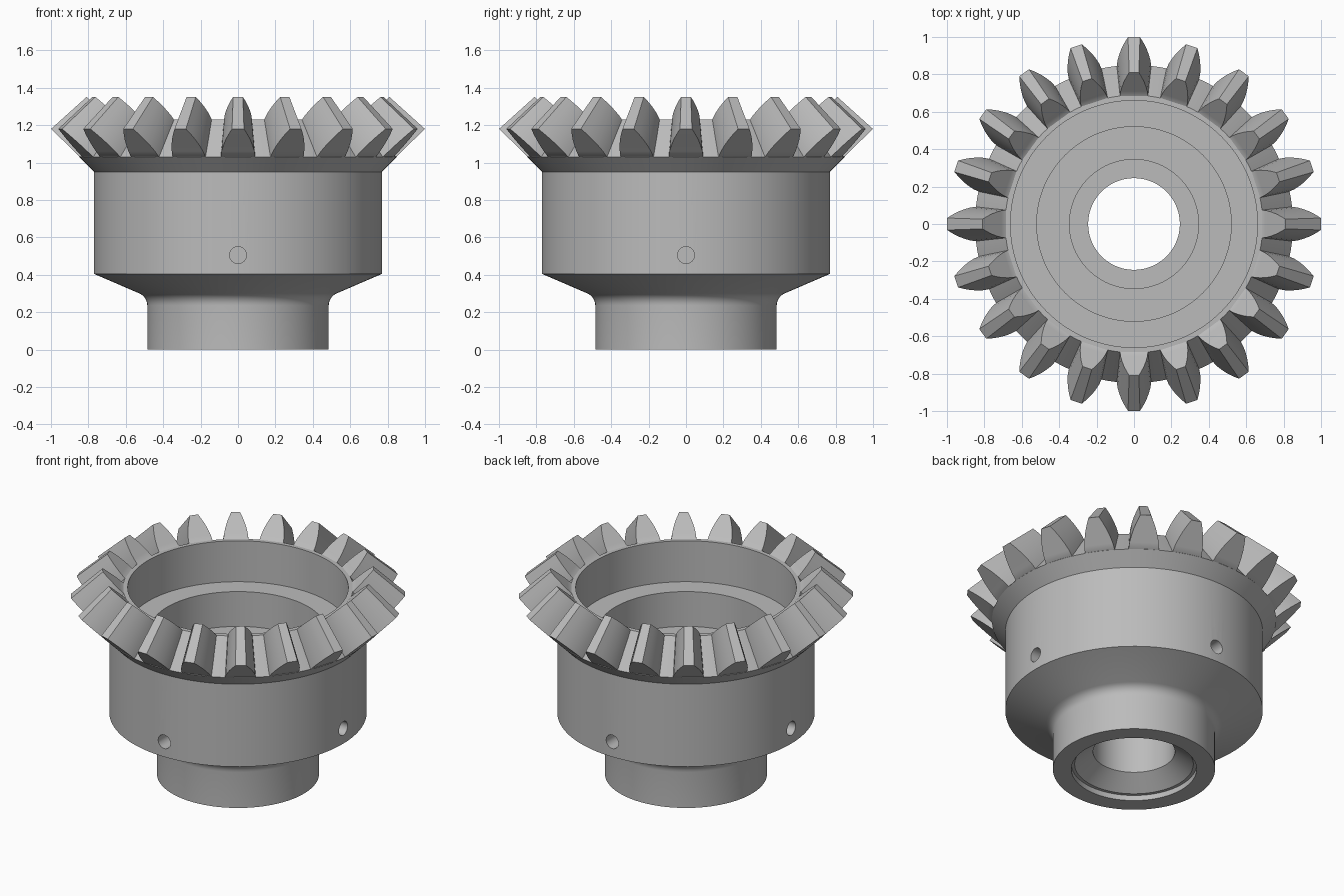
import bpy, bmesh
from math import sin, cos, pi, radians

old = bpy.data.objects.get("Cube")
if old:
    bpy.data.objects.remove(old)

# One plain metal colour
metal = bpy.data.materials.new("grey metal")
metal.use_nodes = True
GREY = (0.5, 0.5, 0.5, 1)
metal.diffuse_color = GREY
metal.node_tree.nodes["Principled BSDF"].inputs["Base Color"].default_value = GREY

TEETH = 20
APEX = 2.08          # height where all tooth lines meet
TOE = 0.81           # inner tooth end as a fraction of the outer end
ROOT_R, ROOT_Z, DEPTH = 0.85, 1.03, 0.15


def make_object(name, bm):
    bmesh.ops.recalc_face_normals(bm, faces=bm.faces)
    mesh = bpy.data.meshes.new(name)
    bm.to_mesh(mesh)
    bm.free()
    mesh.materials.append(metal)
    obj = bpy.data.objects.new(name, mesh)
    bpy.context.collection.objects.link(obj)
    return obj


def activate(obj):
    bpy.ops.object.select_all(action="DESELECT")
    obj.select_set(True)
    bpy.context.view_layer.objects.active = obj


def shade(obj):
    activate(obj)
    bpy.ops.object.shade_smooth_by_angle(angle=radians(30))


def lathe(name, profile, steps=120):
    bm = bmesh.new()
    verts = [bm.verts.new((r, 0, z)) for r, z in profile]
    edges = [bm.edges.new((v, verts[i - 1])) for i, v in enumerate(verts)]
    bmesh.ops.spin(bm, geom=verts + edges, axis=(0, 0, 1), cent=(0, 0, 0),
                   angle=2 * pi, steps=steps, use_merge=True)
    bmesh.ops.remove_doubles(bm, verts=bm.verts, dist=1e-4)
    return make_object(name, bm)


# Hub and rim: neck, rounded shoulder, drum, back cone, root cone, stepped bore
fillet = [(0.555 + 0.07 * cos(radians(a)), 0.236 + 0.07 * sin(radians(a)))
          for a in range(180, 112, -11)]
outside = [(0.375, 0), (0.485, 0)] + fillet + [
    (0.77, 0.405), (0.77, 0.95), (ROOT_R, ROOT_Z),
    (ROOT_R * TOE, APEX - (APEX - ROOT_Z) * TOE)]
bore = [(0.66, 1.23), (0.66, 0.96), (0.52, 0.96), (0.52, 0.73), (0.345, 0.73),
        (0.345, 0.36), (0.245, 0.36), (0.245, 0.12), (0.355, 0.035), (0.375, 0.035)]
hub = lathe("gear_hub", outside + bore)

# Four blind screw holes around the drum
for k in range(4):
    bm = bmesh.new()
    bmesh.ops.create_cone(bm, cap_ends=True, segments=32, radius1=0.045,
                          radius2=0.045, depth=0.4)
    cutter = make_object("hole_cutter", bm)
    a = k * pi / 2
    cutter.location = (0.8 * cos(a), 0.8 * sin(a), 0.505)
    cutter.rotation_euler = (0, pi / 2, a)
    cutter.hide_render = True
    cut = hub.modifiers.new("hole", "BOOLEAN")
    cut.operation, cut.solver, cut.object = "DIFFERENCE", "EXACT", cutter
    activate(hub)
    bpy.ops.object.modifier_apply(modifier=cut.name)
    bpy.data.objects.remove(cutter)
shade(hub)

# Tapered teeth: half widths from root to tip
widths = [0.092, 0.088, 0.079, 0.067, 0.051, 0.032]


def tooth_end(bm, centre, scale):
    """Rows of left and right points; the first row is sunk into the rim."""
    rows = [(ROOT_R - 0.03, ROOT_Z - 0.01, widths[0])]
    for i, w in enumerate(widths):
        h = DEPTH * i / (len(widths) - 1)
        rows.append((ROOT_R + h, ROOT_Z + h, w))
    out = []
    for r, z, w in rows:
        out.append([bm.verts.new((scale * r * cos(centre + s * w / r),
                                  scale * r * sin(centre + s * w / r),
                                  APEX - (APEX - z) * scale)) for s in (-1, 1)])
    return out


bm = bmesh.new()
for k in range(TEETH):
    angle = 2 * pi * k / TEETH
    heel, toe = tooth_end(bm, angle, 1), tooth_end(bm, angle, TOE)
    for i in range(len(heel) - 1):
        for end in (heel, toe):
            bm.faces.new((end[i][0], end[i][1], end[i + 1][1], end[i + 1][0]))
        for s in (0, 1):
            bm.faces.new((heel[i][s], heel[i + 1][s], toe[i + 1][s], toe[i][s]))
    for i in (0, -1):
        bm.faces.new((heel[i][0], heel[i][1], toe[i][1], toe[i][0]))
shade(make_object("gear_teeth", bm))
